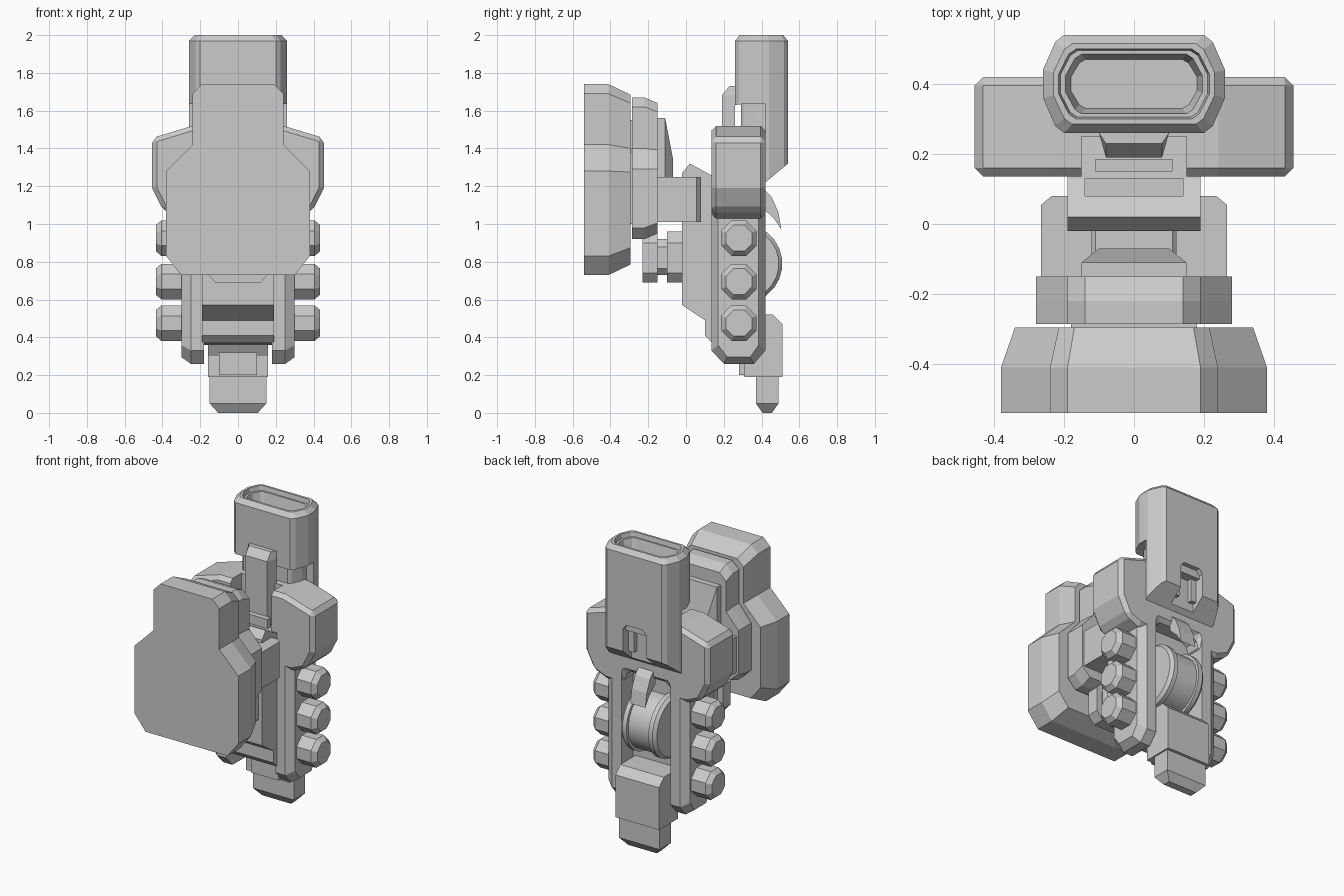
import bpy, bmesh, math
from mathutils import Vector

old = bpy.data.objects.get("Cube")
if old:
    bpy.data.objects.remove(old)

grey = bpy.data.materials.new("plain grey")
grey.use_nodes = True
COLOUR = (0.6, 0.6, 0.6, 1)
grey.diffuse_color = COLOUR
grey.node_tree.nodes["Principled BSDF"].inputs["Base Color"].default_value = COLOUR


def place(axis, p, t):
    a, b = p
    return {"x": (t, a, b), "y": (a, t, b), "z": (a, b, t)}[axis]


def loft(name, axis, sections, bevel=0, mirror=False):
    """Skin matching outlines placed along an axis and cap both ends."""
    bm = bmesh.new()
    rings = [[bm.verts.new(place(axis, p, t)) for p in pts] for t, pts in sections]
    for lo, hi in zip(rings, rings[1:]):
        for i in range(len(lo)):
            j = (i + 1) % len(lo)
            bm.faces.new((lo[i], lo[j], hi[j], hi[i]))
    bm.faces.new(rings[0])
    bm.faces.new(rings[-1])
    bmesh.ops.recalc_face_normals(bm, faces=bm.faces)
    mesh = bpy.data.meshes.new(name)
    bm.to_mesh(mesh)
    bm.free()
    mesh.materials.append(grey)
    ob = bpy.data.objects.new(name, mesh)
    bpy.context.collection.objects.link(ob)
    if bevel:
        mod = ob.modifiers.new("edges", "BEVEL")
        mod.width, mod.segments, mod.limit_method = bevel, 1, "ANGLE"
    if mirror:
        ob.modifiers.new("other_side", "MIRROR").use_mirror_merge = False
    return ob


def prism(name, axis, pts, a, b, **kw):
    return loft(name, axis, [(a, pts), (b, pts)], **kw)


def box(name, x0, x1, y0, y1, z0, z1, **kw):
    return prism(name, "z", [(x0, y0), (x1, y0), (x1, y1), (x0, y1)], z0, z1, **kw)


def cut(ob, cutter):
    cutter.hide_render = True
    cutter.hide_viewport = True
    cutter.display_type = "WIRE"
    mod = ob.modifiers.new("cut", "BOOLEAN")
    mod.object, mod.operation, mod.solver = cutter, "DIFFERENCE", "EXACT"


def both(half):
    """Complete an outline from its +x half."""
    return half + [(-x, v) for x, v in reversed(half) if x > 0]


def inset(pts, du, dv):
    """Shrink an outline by a margin in each direction."""
    us, vs = zip(*pts)
    cu, cv = (min(us) + max(us)) / 2, (min(vs) + max(vs)) / 2
    su = 1 - du / (max(us) - cu)
    sv = 1 - dv / (max(vs) - cv)
    return [(cu + (u - cu) * su, cv + (v - cv) * sv) for u, v in pts]


def ring(cu, cv, r, n):
    step = 2 * math.pi / n
    return [(cu + r * math.cos((i + .5) * step), cv + r * math.sin((i + .5) * step)) for i in range(n)]


# Front shield with tapered back, and the thinner plates behind it
shield = both([(.19, 1.74), (.24, 1.69), (.24, 1.42), (.38, 1.28), (.38, .83), (.3, .73)])
loft("front_shield", "y", [(-.54, shield), (-.41, shield), (-.295, inset(shield, .04, .055))])
plate = both([(.14, 1.67), (.19, 1.62), (.19, 1.4), (.28, 1.29), (.28, .98), (.22, .92)])
loft("backing_plate", "y", [(-.285, plate), (-.22, plate), (-.15, inset(plate, .0, .03))])
box("shield_spacer", -.18, .18, -.3, -.28, 1, 1.55)
rear = both([(.15, 1.56), (.15, 1.02)])
loft("shield_mount", "y", [(-.15, rear), (-.11, rear), (-.07, both([(.1, 1.35), (.1, 1.02)]))])

# Arms joining the shield to the core
prism("shield_arm", "z", [(.12, -.15), (.265, -.15), (.265, .055), (.235, .08), (.12, .08)],
      1.01, 1.25, mirror=True)

# Stepped round housing low on the front
hub = both([(.11, .96), (.165, .9), (.165, .74), (.12, .69)])
prism("housing_front", "y", hub, -.23, -.15)
prism("housing_neck", "y", inset(hub, .04, .04), -.15, -.1)
prism("housing_back", "y", hub, -.1, 0)

# Core between the legs
core = prism("core", "x", [(-.02, 1.27), (.02, 1.32), (.13, 1.26), (.3, 1.25), (.3, .36), (.14, .37),
                           (.1, .41), (.1, .49), (-.02, .57)], -.19, .19)
cut(core, box("core_slot_cutter", -.14, .14, .08, .13, 1.18, 1.5))
box("core_latch", -.11, .11, .15, .185, 1.2, 1.32)

# Shoulders and legs
shoulders = prism("shoulders", "y", both([(.24, 1.52), (.455, 1.455), (.455, 1.19), (.395, 1.07),
                                         (.3, 1.03), (.18, 1.03), (.15, 1.12)]), .135, .42, bevel=.025)
cut(shoulders, box("collar_cutter", -.15, .15, 0, .25, 1.25, 1.7))
side = [(.135, .33), (.2, .26), (.36, .26), (.42, .33), (.42, 1.15), (.135, 1.15)]
loft("leg", "x", [(.18, side), (.25, side), (.3, inset(side, .035, .035))], mirror=True)

# Side bolts
for name, z in (("upper", .925), ("middle", .695), ("lower", .475)):
    bolt = ring(.28, z, .102, 8)
    loft(name + "_bolt", "x", [(.28, bolt), (.405, bolt), (.435, inset(bolt, .025, .025))], mirror=True)

# Head block with recessed top, open underside and rear slot
outline = both([(.2, .54), (.225, .52), (.26, .44), (.26, .36), (.225, .28), (.2, .26)])
head = loft("head", "z", [(1.2, outline), (1.97, outline), (2, inset(outline, .03, .025)),
                          (2, inset(outline, .045, .04)), (1.97, inset(outline, .05, .045)),
                          (1.97, inset(outline, .065, .055)), (1.9, inset(outline, .08, .07))])
cut(head, prism("head_underside_cutter", "x", [(.1, 1.61), (.3, 1.635), (.42, 1.635), (.42, 1.22), (.54, 1.32),
                                               (.7, 1.45), (.7, 1), (.1, 1)], -.5, .5))
cut(head, prism("head_slot_cutter", "y", both([(.06, 1.5), (.085, 1.47), (.085, 1)]), .45, .7))
slot = box("slot_frame", -.085, .085, .43, .48, 1.3, 1.5)
cut(slot, box("slot_frame_cutter", -.045, .045, .45, .6, 1.2, 1.46))
prism("neck", "z", inset(outline, .05, .03), 1.45, 1.66)
loft("neck_column", "z", [(1.25, both([(.1, .26), (.08, .19)])), (1.68, both([(.1, .26), (.08, .19)])),
                          (1.73, both([(.1, .26), (.08, .23)]))])

# Curved rear roller and claw
wheel = ring(.3, .79, .21, 24)
rim = inset(wheel, .018, .018)
loft("roller", "x", [(-.13, rim), (-.11, wheel), (-.08, wheel), (-.08, rim),
                     (.08, rim), (.08, wheel), (.11, wheel), (.13, rim)])
claw = [(.4, 1.2), (.455, 1.14), (.49, 1.06), (.505, .97), (.465, 1.03), (.4, 1.09)]
prism("claw", "x", claw, -.055, .055)

# Lower block and foot
prism("tail_block", "x", [(.31, .19), (.51, .19), (.51, .47), (.46, .52), (.25, .52), (.25, .4), (.31, .3)],
      -.16, .16)
foot = [(-.15, .37), (.15, .37), (.15, .49), (-.15, .49)]
loft("foot", "z", [(0, inset(foot, .045, .035)), (.05, foot), (.25, foot)])
box("foot_stop", -.1, .1, .28, .4, .2, .32)

# Keep flat facets, smoothing only the roller
roller = bpy.data.objects["roller"]
bpy.context.view_layer.objects.active = roller
roller.select_set(True)
bpy.ops.object.shade_smooth_by_angle(angle=math.radians(20))
